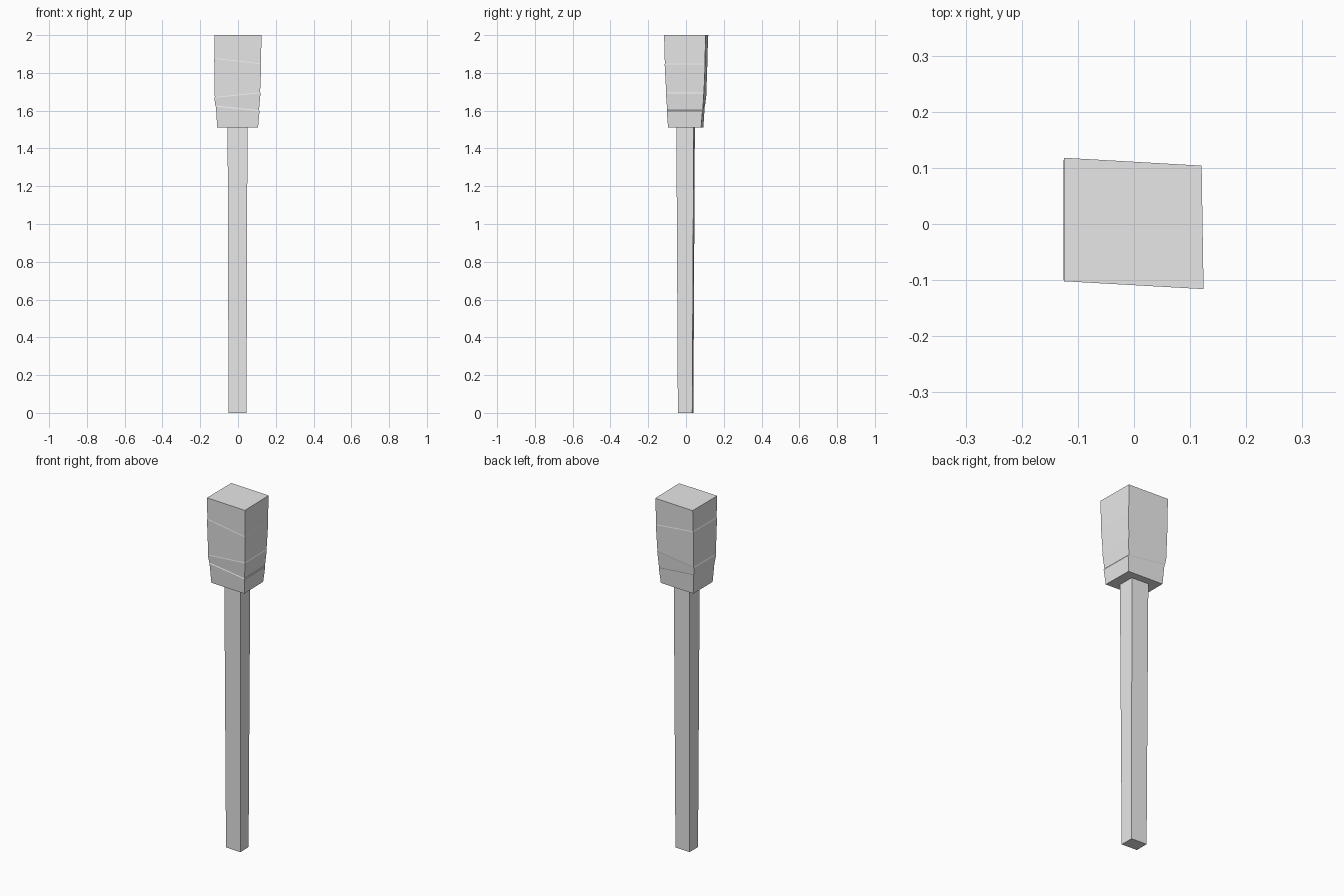
import bpy
import bmesh

cube = bpy.data.objects.get("Cube")
if cube:
    bpy.data.objects.remove(cube, do_unlink=True)

grey = bpy.data.materials.new("plain grey")
grey.use_nodes = True
grey.diffuse_color = (0.8, 0.8, 0.8, 1)
grey.node_tree.nodes["Principled BSDF"].inputs["Base Color"].default_value = (0.8, 0.8, 0.8, 1)


def loft(name, rings):
    """Join four-cornered rings, listed bottom to top, into a closed solid."""
    bm = bmesh.new()
    loops = [[bm.verts.new(p) for p in ring] for ring in rings]
    for low, high in zip(loops, loops[1:]):
        for i in range(4):
            j = (i + 1) % 4
            bm.faces.new((low[i], low[j], high[j], high[i]))
    bm.faces.new(loops[0][::-1])
    bm.faces.new(loops[-1])
    mesh = bpy.data.meshes.new(name)
    bm.to_mesh(mesh)
    bm.free()
    mesh.materials.append(grey)
    obj = bpy.data.objects.new(name, mesh)
    bpy.context.collection.objects.link(obj)
    return obj


def ring(z, left, right, front, back, skew=0.0, tilt=0.0):
    """Slightly skewed rectangle; tilt lifts one side of a wrap edge."""
    return [(left, front + skew, z + tilt), (right, front, z - tilt),
            (right - skew / 4, back - skew, z - tilt), (left, back, z + tilt)]


# Square, slightly tapering handle
loft("handle", [
    ring(0, -0.05, 0.045, -0.043, 0.039, 0.006),
    ring(1.53, -0.055, 0.05, -0.051, 0.047, 0.006),
])

# Flared head wrapped in bands, with a shallow slanted lip between them
loft("wrapped_head", [
    ring(1.512, -0.11, 0.106, -0.095, 0.092, 0.012),
    ring(1.61, -0.117, 0.114, -0.102, 0.099, 0.012, 0.012),
    ring(1.615, -0.12, 0.111, -0.10, 0.101, 0.012, 0.012),
    ring(1.68, -0.125, 0.119, -0.106, 0.106, 0.012, -0.012),
    ring(1.685, -0.123, 0.117, -0.105, 0.107, 0.012, -0.012),
    ring(1.86, -0.126, 0.123, -0.113, 0.114, 0.013, 0.015),
    ring(1.865, -0.124, 0.122, -0.112, 0.113, 0.013, 0.015),
    ring(2.0, -0.125, 0.124, -0.116, 0.118, 0.014),
])
